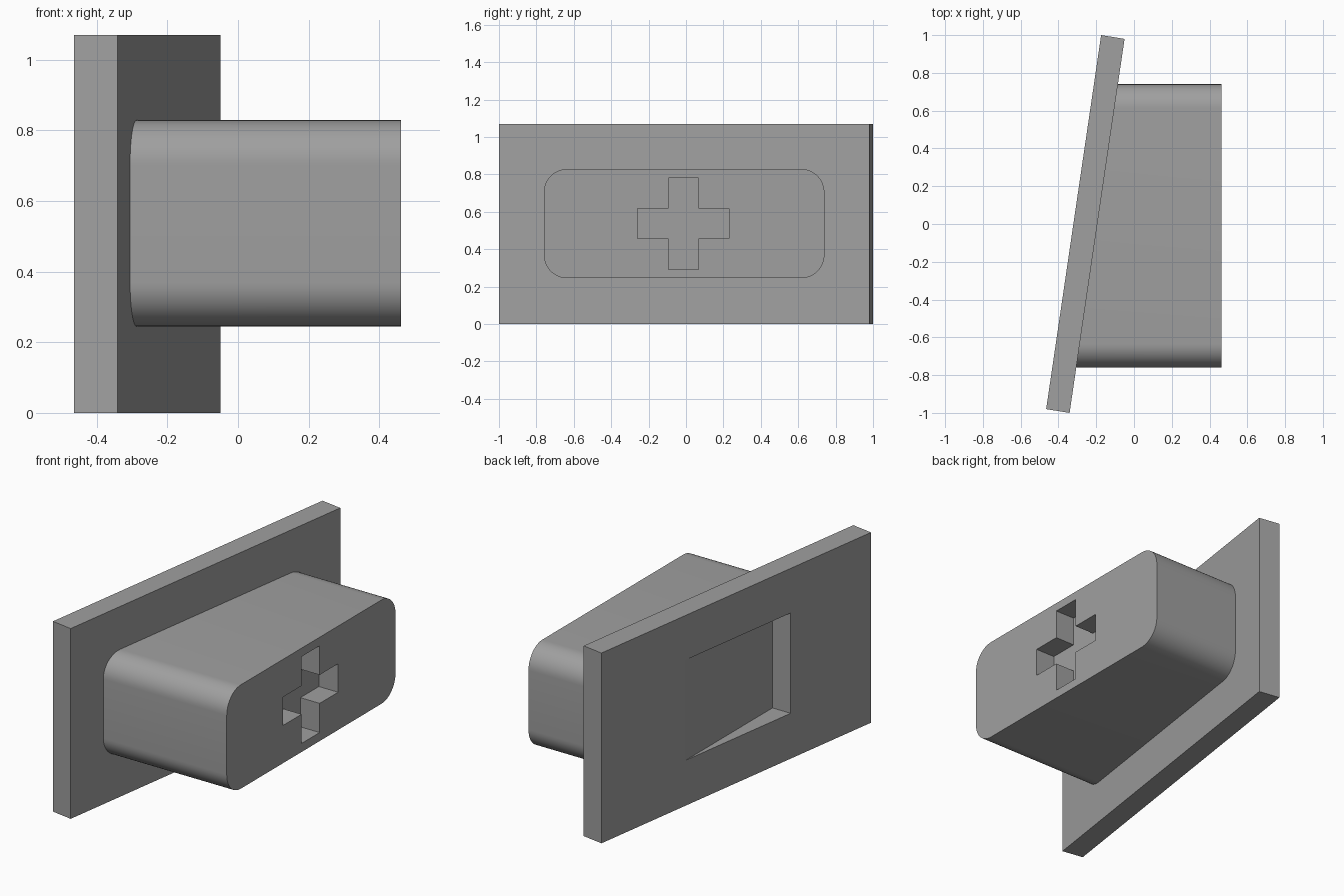
import bpy, bmesh, math
from mathutils import Vector

if "Cube" in bpy.data.objects:
    bpy.data.objects.remove(bpy.data.objects["Cube"])

grey = bpy.data.materials.new("mid grey")
grey.diffuse_color = (0.35, 0.35, 0.35, 1)
grey.use_nodes = True
grey.node_tree.nodes["Principled BSDF"].inputs["Base Color"].default_value = grey.diffuse_color


def prism(name, bottom, top):
    """Solid between two matching rings of points."""
    bm = bmesh.new()
    a = [bm.verts.new(p) for p in bottom]
    b = [bm.verts.new(p) for p in top]
    n = len(a)
    bm.faces.new(a[::-1])
    bm.faces.new(b)
    for i in range(n):
        j = (i + 1) % n
        bm.faces.new((a[i], a[j], b[j], b[i]))
    bmesh.ops.recalc_face_normals(bm, faces=bm.faces)
    me = bpy.data.meshes.new(name)
    bm.to_mesh(me)
    bm.free()
    ob = bpy.data.objects.new(name, me)
    bpy.context.collection.objects.link(ob)
    me.materials.append(grey)
    return ob


def along_x(name, outline, x0, x1):
    """Extrude a (y, z) outline along x; x0 may be a function of y."""
    f = x0 if callable(x0) else (lambda y: x0)
    return prism(name, [(f(y), y, z) for y, z in outline],
                 [(x1, y, z) for y, z in outline])


def combine(ob, other, op):
    """Boolean two solids and discard the helper."""
    m = ob.modifiers.new(op, 'BOOLEAN')
    m.operation, m.object, m.solver = op, other, 'EXACT'
    bpy.context.view_layer.objects.active = ob
    bpy.ops.object.modifier_apply(modifier=m.name)
    bpy.data.objects.remove(other)


# Tilted back plate
corners = [(-0.465, -0.98), (-0.341, -1.0), (-0.05, 0.98), (-0.174, 1.0)]
H = 1.07
block = prism("mounting_block", [(x, y, 0) for x, y in corners],
              [(x, y, H) for x, y in corners])

# Rounded body whose rear end follows the plate
cy, cz, hy, hz, r = -0.01, 0.537, 0.75, 0.292, 0.125
rounded = []
for k, (sy, sz) in enumerate([(1, 1), (-1, 1), (-1, -1), (1, -1)]):
    for i in range(13):
        t = math.radians(90 * k + 7.5 * i)
        rounded.append((cy + sy * (hy - r) + r * math.cos(t),
                        cz + sz * (hz - r) + r * math.sin(t)))
slope = (0.291) / 1.98
body = along_x("body", rounded, lambda y: -0.341 + slope * (y + 1.0) - 0.006, 0.462)
combine(block, body, 'UNION')

# Plus-shaped recess in the end of the body
a, b = 0.08, 0.244
plus = [(a, b), (-a, b), (-a, a), (-b, a), (-b, -a), (-a, -a),
        (-a, -b), (a, -b), (a, -a), (b, -a), (b, a), (a, a)]
recess = along_x("plus_cutter", [(cy - 0.004 + y, cz + z) for y, z in plus], 0.342, 0.6)
combine(block, recess, 'DIFFERENCE')

# Wedge pocket in the back of the plate
py, pz = 0.38, 0.282
rect = [(cy + py + 0.2, cz + pz), (cy - py, cz + pz),
        (cy - py, cz - pz), (cy + py + 0.2, cz - pz)]
pocket = along_x("pocket_cutter", rect, -0.8, -0.265)
combine(block, pocket, 'DIFFERENCE')

# Smooth the rounded corners only
bpy.ops.object.select_all(action='DESELECT')
block.select_set(True)
bpy.context.view_layer.objects.active = block
bpy.ops.object.shade_smooth_by_angle(angle=math.radians(8))
